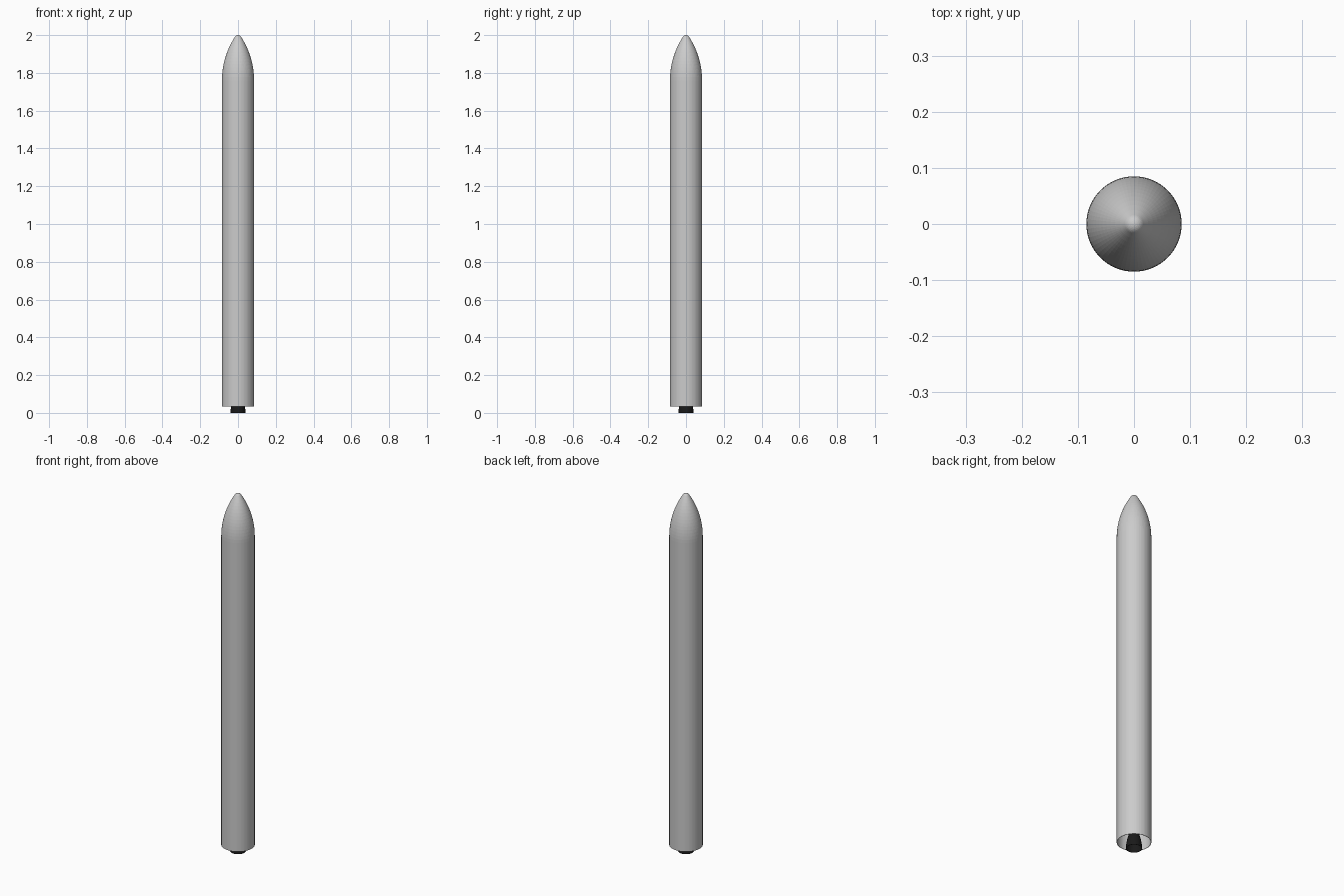
import bpy, bmesh, math

if "Cube" in bpy.data.objects:
    bpy.data.objects.remove(bpy.data.objects["Cube"])

SIDES = 64
R = 0.085


def material(name, color):
    m = bpy.data.materials.new(name)
    m.diffuse_color = color
    m.use_nodes = True
    m.node_tree.nodes["Principled BSDF"].inputs["Base Color"].default_value = m.diffuse_color
    return m


def lathe(name, profile, mat=None):
    """Revolve (radius, z) points around z; radius 0 becomes a pole."""
    bm = bmesh.new()
    verts = [bm.verts.new((r, 0, z)) for r, z in profile]
    edges = [bm.edges.new(p) for p in zip(verts, verts[1:])]
    bmesh.ops.spin(bm, geom=verts + edges, cent=(0, 0, 0), axis=(0, 0, 1),
                   angle=2 * math.pi, steps=SIDES, use_merge=True)
    bmesh.ops.remove_doubles(bm, verts=bm.verts, dist=1e-5)
    bmesh.ops.recalc_face_normals(bm, faces=bm.faces)
    me = bpy.data.meshes.new(name)
    bm.to_mesh(me)
    bm.free()
    ob = bpy.data.objects.new(name, me)
    bpy.context.collection.objects.link(ob)
    if mat:
        me.materials.append(mat)
    return ob


black = material("nozzle_black", (0.01, 0.01, 0.01, 1))

# First stage: hollow skirt at the bottom with a bulkhead above the engine
lathe("first_stage", [(0, 0.14), (R - 0.002, 0.14), (R - 0.002, 0.035),
                      (R, 0.035), (R, 0.98), (0, 0.98)])

# Second stage
lathe("second_stage", [(0, 0.98), (R, 0.98), (R, 1.36), (0, 1.36)])

# Third stage and ogive nose with a spherical tip
L, shoulder, tip_r = 0.25, 1.76, 0.019
rho = (R * R + L * L) / (2 * R)
# tip sphere tangent to the ogive arc, its top at z = 2
cz = math.sqrt((rho - tip_r) ** 2 - (rho - R) ** 2)
t_end = math.atan2(cz, rho - R)
scale = (2.0 - shoulder) / (cz + tip_r)
nose = [(R - rho + rho * math.cos(t_end * i / 14),
         shoulder + scale * rho * math.sin(t_end * i / 14)) for i in range(15)]
for i in range(1, 7):
    a = t_end + (math.pi / 2 - t_end) * i / 6
    nose.append((tip_r * math.cos(a) if i < 6 else 0,
                 shoulder + scale * (cz + tip_r * math.sin(a))))
lathe("third_stage", [(0, 1.36), (R, 1.36), (R, shoulder), (0, shoulder)])
lathe("nose_cone", [(0, shoulder)] + nose)

# Engine bell, open at the bottom
bell = [(0.040, 0), (0.038, 0.025), (0.034, 0.05), (0.027, 0.075),
        (0.019, 0.098), (0.013, 0.112), (0.016, 0.125), (0.018, 0.14)]
inner = [(r - 0.0015, z) for r, z in bell[:6]]
lathe("engine_nozzle", [(0, 0.112)] + inner[::-1] + bell, black)
